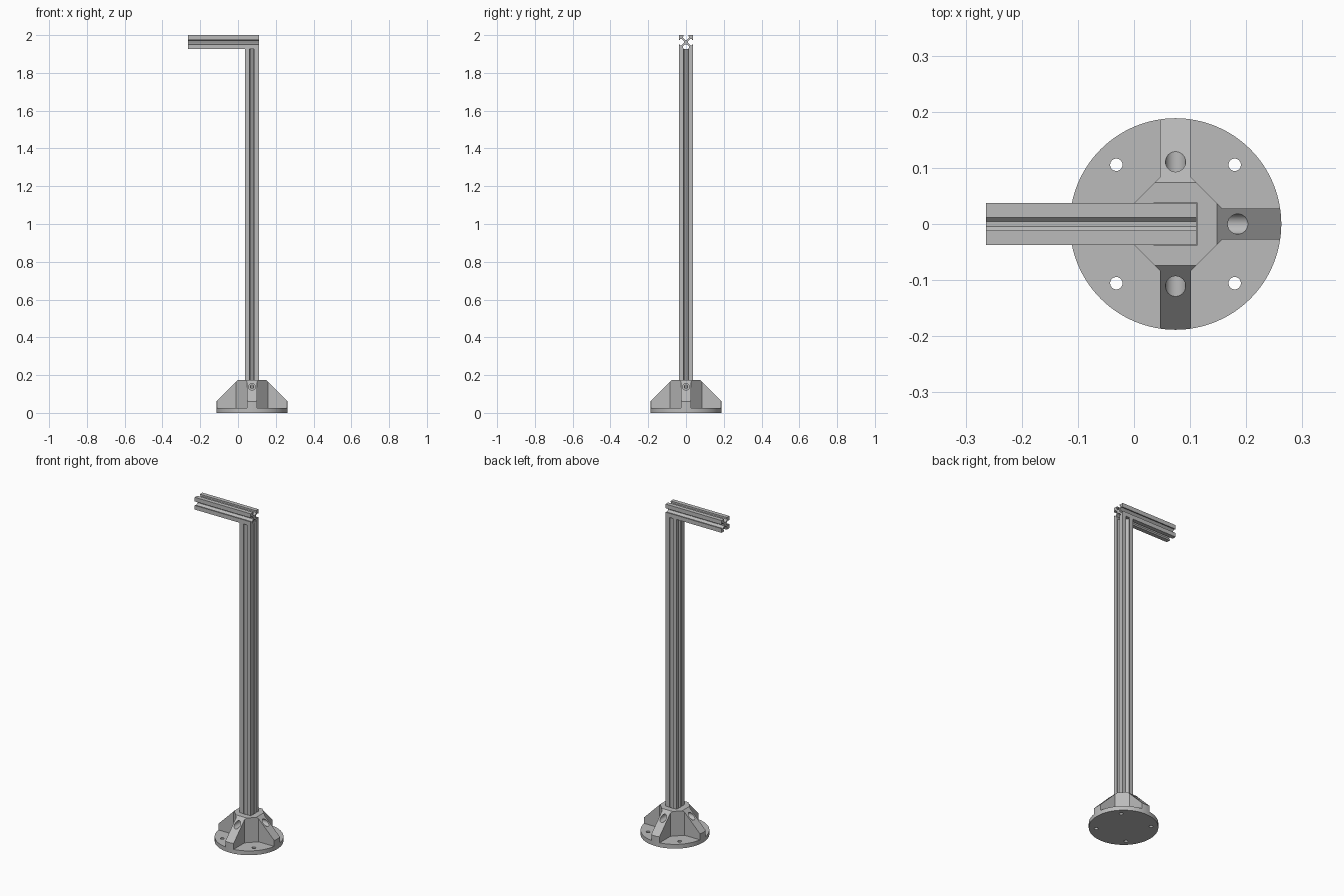
import bpy, bmesh, math
from mathutils import Matrix, Vector

cube = bpy.data.objects.get("Cube")
if cube:
    bpy.data.objects.remove(cube, do_unlink=True)

CX = 0.074        # column axis
R = 0.1885        # base radius
PLATE = 0.026     # plate thickness
TOP = 0.175       # top of the socket
H = 0.037         # half width of the slotted bar

grey = bpy.data.materials.new("aluminium_grey")
grey.use_nodes = True
colour = (0.5, 0.5, 0.5, 1)
grey.diffuse_color = colour
grey.node_tree.nodes["Principled BSDF"].inputs["Base Color"].default_value = colour


def finish(name, bm, matrix=Matrix()):
    bmesh.ops.recalc_face_normals(bm, faces=bm.faces)
    bm.transform(matrix)
    mesh = bpy.data.meshes.new(name)
    bm.to_mesh(mesh)
    bm.free()
    mesh.materials.append(grey)
    ob = bpy.data.objects.new(name, mesh)
    bpy.context.scene.collection.objects.link(ob)
    return ob


def prism(points, z0, z1):
    bm = bmesh.new()
    face = bm.faces.new([bm.verts.new((x, y, z0)) for x, y in points])
    out = bmesh.ops.extrude_face_region(bm, geom=[face])
    verts = [v for v in out["geom"] if isinstance(v, bmesh.types.BMVert)]
    bmesh.ops.translate(bm, verts=verts, vec=(0, 0, z1 - z0))
    return bm


def around(points):
    """Repeat a plan outline on four sides."""
    return [(x * c - y * s, x * s + y * c)
            for c, s in ((1, 0), (0, 1), (-1, 0), (0, -1)) for x, y in points]


def circle(r, n):
    return [(r * math.cos(2 * math.pi * i / n), r * math.sin(2 * math.pi * i / n))
            for i in range(n)]


def cut(ob, cutters):
    for c in cutters:
        c.hide_render = True
        mod = ob.modifiers.new("cut", 'BOOLEAN')
        mod.operation, mod.solver, mod.object = 'DIFFERENCE', 'EXACT', c
    bpy.context.view_layer.update()
    graph = bpy.context.evaluated_depsgraph_get()
    mesh = bpy.data.meshes.new_from_object(ob.evaluated_get(graph))
    ob.modifiers.clear()
    ob.data = mesh
    for c in cutters:
        bpy.data.objects.remove(c, do_unlink=True)


def smooth(ob):
    bpy.ops.object.select_all(action='DESELECT')
    ob.select_set(True)
    bpy.context.view_layer.objects.active = ob
    bpy.ops.object.shade_smooth_by_angle(angle=math.radians(30))


axis = Matrix.Translation((CX, 0, 0))

# Round base plate with four bolt holes
plate = finish("base_plate", prism(circle(R, 96), 0, PLATE), axis)
drills = []
for sx in (-1, 1):
    for sy in (-1, 1):
        place = Matrix.Translation((CX + sx * 0.1055, sy * 0.1055, 0))
        drills.append(finish("drill", prism(circle(0.011, 32), -0.1, 0.1), place))
cut(plate, drills)
smooth(plate)

# Socket with four sloping ribs
rib, body = 0.0275, 0.0835
a = math.asin(rib / R)
arc = [(R * math.cos(a * t / 4), R * math.sin(a * t / 4)) for t in range(-4, 5)]
bm = prism(around([(body, -rib)] + arc + [(body, rib)]), PLATE, TOP)
for x, y in around([(1, 0)]):
    normal = Vector((x, y, 1))
    bmesh.ops.bisect_plane(bm, geom=bm.verts[:] + bm.edges[:] + bm.faces[:], dist=1e-5,
                           plane_co=(x * 0.074, y * 0.074, TOP), plane_no=normal,
                           clear_outer=True)
    rim = [e for e in bm.edges if e.is_boundary]
    if rim:
        bmesh.ops.holes_fill(bm, edges=rim, sides=0)
socket = finish("column_socket", bm, axis)
s = H + 0.0012
cutters = [finish("pocket", prism(around([(s, -s)]), PLATE + 0.002, 0.3), axis)]
# Counterbored screw hole in each rib
for k in range(4):
    turn = (Matrix.Translation((CX, 0, 0.138)) @ Matrix.Rotation(k * math.pi / 2, 4, 'Z')
            @ Matrix.Rotation(math.pi / 2, 4, 'Y'))
    cutters.append(finish("counterbore", prism(circle(0.018, 40), 0.056, 0.25), turn))
    cutters.append(finish("screw_bore", prism(circle(0.009, 32), 0.03, 0.06), turn))
cut(socket, cutters)
smooth(socket)

# Slotted bar section shared by the column and the arm
lip, opening, cavity, floor, flat = 0.0305, 0.012, 0.017, 0.0115, 0.0045
shoulder = floor + cavity - flat
half = [(H, opening), (lip, opening), (lip, cavity), (shoulder, cavity), (floor, flat)]
section = around([(H, -H)] + [(x, -y) for x, y in half] + half[::-1])

finish("column", prism(section, PLATE, 2 - 2 * H), axis)
finish("top_arm", prism(section, -0.2635, CX + H),
       Matrix.Translation((0, 0, 2 - H)) @ Matrix.Rotation(math.pi / 2, 4, 'Y'))
